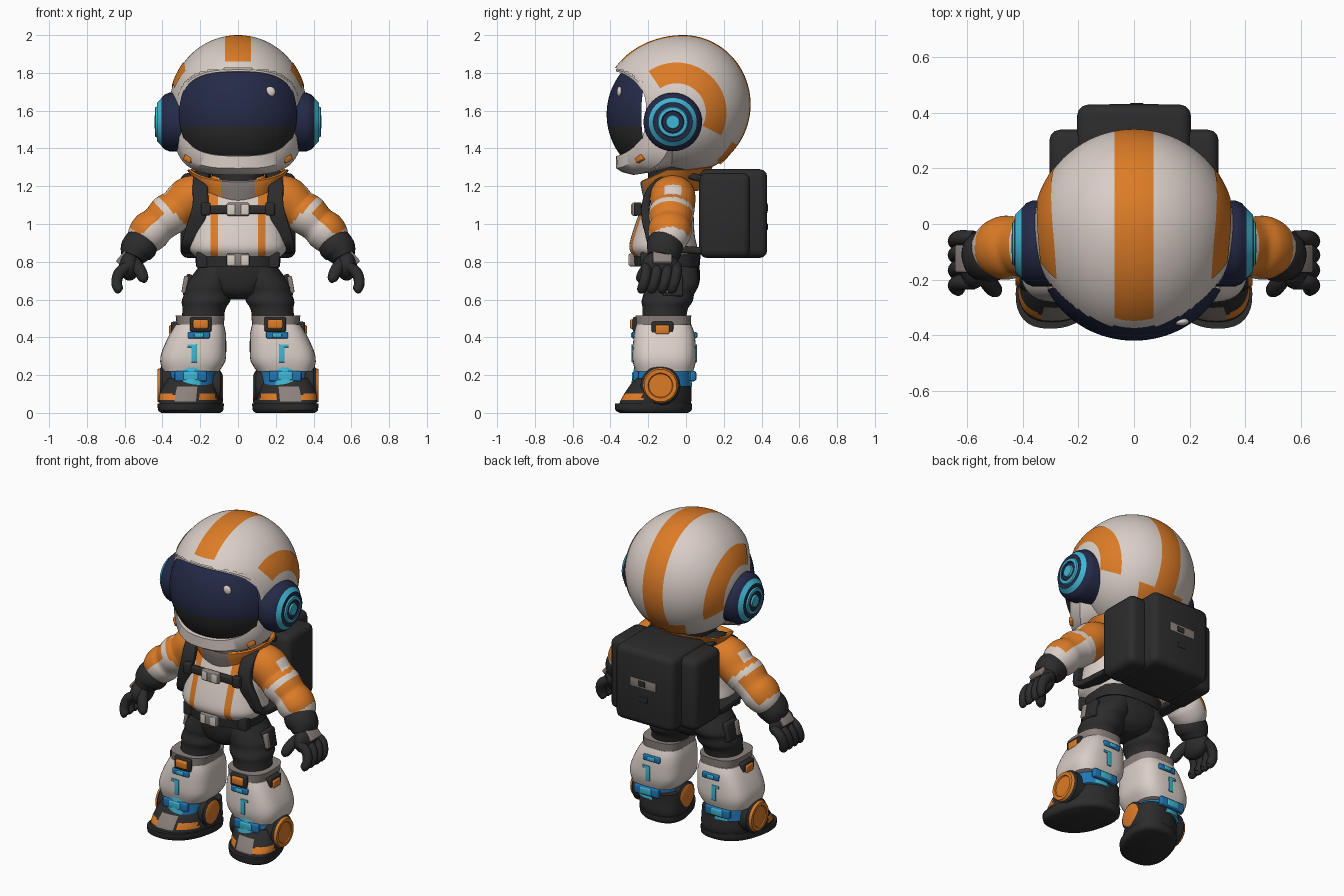
import bpy, bmesh
from math import sin, cos, pi, radians, sqrt
from mathutils import Vector, Matrix, Euler

if "Cube" in bpy.data.objects:
    bpy.data.objects.remove(bpy.data.objects["Cube"])

X, Y, Z = Vector((1, 0, 0)), Vector((0, 1, 0)), Vector((0, 0, 1))


def material(name, *rgb):
    m = bpy.data.materials.new(name)
    m.use_nodes = True
    m.diffuse_color = (*rgb, 1)
    m.node_tree.nodes["Principled BSDF"].inputs["Base Color"].default_value = (*rgb, 1)
    return m


white = material("warm white", .70, .62, .57)
orange = material("orange", .72, .20, .02)
navy = material("navy", .018, .024, .065)
dark = material("charcoal", .025, .025, .026)
grey = material("warm grey", .26, .22, .20)
cyan = material("cyan", .05, .47, .65)
blue = material("blue", .015, .18, .46)


def finish(name, bm, mats, rule=None, mirror=False, angle=40):
    """Turn a bmesh into a shaded object; rule(centre, normal) picks the colour."""
    mats = mats if isinstance(mats, (list, tuple)) else [mats]
    bmesh.ops.recalc_face_normals(bm, faces=bm.faces)
    if rule:
        for f in bm.faces:
            f.material_index = rule(f.calc_center_median(), f.normal)
    me = bpy.data.meshes.new(name)
    bm.to_mesh(me)
    bm.free()
    ob = bpy.data.objects.new(name, me)
    bpy.context.collection.objects.link(ob)
    for m in mats:
        me.materials.append(m)
    bpy.ops.object.select_all(action='DESELECT')
    ob.select_set(True)
    bpy.context.view_layer.objects.active = ob
    bpy.ops.object.shade_smooth_by_angle(angle=radians(angle))
    if mirror:
        ob.modifiers.new("Mirror", 'MIRROR')


def skin(bm, loops, caps=True):
    """Join closed loops of points with quads."""
    vs = [[bm.verts.new(p) for p in lp] for lp in loops]
    n = len(vs[0])
    rows = [[bm.faces.new((a[i], a[(i + 1) % n], b[(i + 1) % n], b[i])) for i in range(n)]
            for a, b in zip(vs, vs[1:])]
    if caps:
        bm.faces.new(vs[0])
        bm.faces.new(vs[-1])
    return rows


def spow(v, p):
    return abs(v) ** p * (1 if v > 0 else -1)


def slice_mesh(bm, cuts):
    for co, no in cuts:
        bmesh.ops.bisect_plane(bm, geom=bm.verts[:] + bm.edges[:] + bm.faces[:], plane_co=co, plane_no=no)


def loft(name, rings, mats, rule=None, power=2, n=32, sub=4, ref=Y, flat=False, mirror=False, tweak=None, cuts=()):
    """Smooth tube through rings of (x, y, z, radius, radius along ref)."""
    k = [Vector(r) for r in rings]
    k = [k[0] * 2 - k[1]] + k + [k[-1] * 2 - k[-2]]
    path = []
    for a, b, c, d in zip(k, k[1:], k[2:], k[3:]):
        for s in range(sub):
            t = s / sub
            path.append(b + (c - a) * (t / 2) + (a * 2 - b * 5 + c * 4 - d) * (t * t / 2)
                        + (b * 3 - a - c * 3 + d) * (t ** 3 / 2))
    path.append(k[-2])
    loops = []
    for i, p in enumerate(path):
        t = Z if flat else (path[min(i + 1, len(path) - 1)] - path[max(i - 1, 0)]).to_3d().normalized()
        u = (ref - t * ref.dot(t)).normalized()
        v = t.cross(u)
        loops.append([p.to_3d() + v * p[3] * spow(cos(q), 2 / power) + u * p[4] * spow(sin(q), 2 / power)
                      for q in (2 * pi * j / n for j in range(n))])
    bm = bmesh.new()
    skin(bm, loops)
    for v in bm.verts if tweak else ():
        v.co = tweak(v.co)
    slice_mesh(bm, cuts)
    finish(name, bm, mats, rule, mirror)


def box(name, centre, size, mat, bevel=.01, rot=(0, 0, 0), mirror=False):
    bm = bmesh.new()
    bmesh.ops.create_cube(bm, size=1)
    bmesh.ops.scale(bm, vec=size, verts=bm.verts)
    bmesh.ops.bevel(bm, geom=bm.edges[:], offset=bevel, segments=3, profile=.5, affect='EDGES')
    turn = Euler([radians(a) for a in rot]).to_matrix().to_4x4()
    bmesh.ops.transform(bm, matrix=Matrix.Translation(centre) @ turn, verts=bm.verts)
    finish(name, bm, mat, mirror=mirror)


def sphere(centre, radii, u=32, v=20):
    bm = bmesh.new()
    bmesh.ops.create_uvsphere(bm, u_segments=u, v_segments=v, radius=1)
    bmesh.ops.scale(bm, vec=radii, verts=bm.verts)
    bmesh.ops.translate(bm, vec=centre, verts=bm.verts)
    return bm


def dial(name, y, z, profile, mats, bands):
    """Round part turned about the x axis, one colour per profile band."""
    bm = bmesh.new()
    rows = skin(bm, [[(x, y + r * cos(a), z + r * sin(a)) for a in (2 * pi * j / 40 for j in range(40))]
                     for r, x in profile])
    for row, b in zip(rows, bands):
        for f in row:
            f.material_index = b
    bm.faces.ensure_lookup_table()
    bm.faces[-1].material_index = bands[-1]
    finish(name, bm, mats, mirror=True, angle=30)


# Helmet shell with a full brow, an open front and a painted centre stripe
HC, HR, OZ = Vector((0, -.015, 1.633)), (.36, .357, .367), 1.585


def brow(y, z):
    return 1 + .19 * min(max((z - 1.55) / .25, 0), 1) if y < HC.y else 1


def in_opening(c, a, b):
    return c.y < -.08 and abs(c.x / a) ** 3 + abs((c.z - OZ) / b) ** 3 < 1


bm = sphere(HC, HR, 128, 96)
for v in bm.verts:
    v.co.y = HC.y + (v.co.y - HC.y) * brow(v.co.y, v.co.z)
bmesh.ops.delete(bm, geom=[f for f in bm.faces if in_opening(f.calc_center_median(), .32, .238)], context='FACES')
slice_mesh(bm, [((s * .07, 0, 0), X) for s in (-1, 1)] + [((0, 0, 1.86), Z)])
finish("helmet_shell", bm, [white, orange],
       lambda c, n: int(abs(c.x) < .07 and (c.z > 1.86 or c.y > 0) and not (c.z < 1.4 and c.y < .1)))

# Rim around the opening: half width, top, bottom, set-back, lower corner power
loops = []
for a, top, low, back, p in ((.25, .22, .29, None, .7), (.342, .262, .325, .09, .57), (.328, .242, .31, .03, .57),
                             (.318, .232, .29, 0, .6), (.305, .222, .225, 0, .7), (.298, .215, .218, .09, .7)):
    lp = []
    for q in (2 * pi * j / 72 for j in range(72)):
        e = .7 if sin(q) > 0 else p
        x, s = a * spow(cos(q), e), spow(sin(q), e)
        y = -.05 if back is None else -.37 + .16 * (abs(x) / .305) ** 2.2 + back
        lp.append((x, y, OZ + s * (top if s > 0 else low)))
    loops.append(lp)
bm = bmesh.new()
skin(bm, loops, caps=False)
finish("helmet_rim", bm, white)

# Visor
bm = sphere((0, -.1, 1.58), (.345, .32, .34), 128, 96)
bmesh.ops.delete(bm, geom=[f for f in bm.faces if not in_opening(f.calc_center_median(), .308, .228)], context='FACES')
slice_mesh(bm, [((0, 0, 1.52), Z)])
finish("visor", bm, [navy, dark], lambda c, n: int(c.z < 1.52))
finish("visor_glint", sphere((.17, -.352, 1.70), (.028, .014, .028)), white)


# Curved painted patches on the helmet sides
def patch(name, r0, r1, a0, a1):
    bm, rows = bmesh.new(), []
    for i in range(31):
        a, row = radians(a0 + (a1 - a0) * i / 30), []
        for j in range(9):
            r = r0 + (r1 - r0) * j / 8
            y, z = -.05 + r * cos(a), 1.59 + r * sin(a)
            k = 1 - ((y - HC.y) / HR[1] / brow(y, z)) ** 2 - ((z - HC.z) / HR[2]) ** 2
            row.append(bm.verts.new((HR[0] * sqrt(max(k, 0)) + .004, y, z)))
        rows.append(row)
    for p, q in zip(rows, rows[1:]):
        for j in range(8):
            bm.faces.new((p[j], p[j + 1], q[j + 1], q[j]))
    finish(name, bm, orange, mirror=True)


patch("helmet_side_arc", .155, .265, -27, 124)
patch("helmet_side_dash", .33, .36, -50, -28)
box("rim_marker", (.262, -.243, 1.345), (.05, .03, .03), orange, .006, (0, -25, 40), True)

# Domed round ear units
dial("ear_units", -.07, 1.54, [(.155, .25), (.155, .365), (.145, .388), (.127, .405), (.104, .428), (.082, .43),
     (.077, .438), (.06, .44), (.055, .432), (.038, .432), (.034, .442), (.005, .442)], [navy, cyan],
     [0, 0, 0, 1, 0, 1, 1, 0, 0, 1, 1])

# Neck, jacket and collar
loft("neck", [(0, -.08, 1.18, .13, .12), (0, -.06, 1.36, .15, .14)], dark, flat=True)
loft("jacket_body", [(0, -.11, .82, .22, .16), (0, -.12, .87, .26, .18), (0, -.12, .95, .25, .165),
     (0, -.1, 1.08, .235, .14), (0, -.08, 1.18, .21, .12), (0, -.07, 1.26, .13, .1)], [white, orange],
     lambda c, n: int(.105 < abs(c.x) < .145 and c.y < -.12 or abs(c.x) > .105 and c.z > 1.11),
     power=2.5, n=48, flat=True, cuts=[((s, 0, 0), X) for s in (-.145, -.105, .105, .145)] + [((0, 0, 1.11), Z)])


def drape(c):
    return c - Z * max(0, -.1 - c.y) * .45 + Z * max(0, c.y) * .12


loft("collar", [(0, -.07, 1.17, .2, .15), (0, -.06, 1.24, .24, .175), (0, -.05, 1.285, .268, .19),
     (0, -.05, 1.28, .24, .17), (0, -.06, 1.22, .17, .13)], [orange, grey],
     lambda c, n: int(abs(c.x) < .09 and c.y < -.1), sub=2, n=48, flat=True, tweak=drape,
     cuts=[((s, 0, 0), X) for s in (-.09, .09)])


# Sleeves: orange shoulder, light band, two-tone forearm, light cuff
def sleeve_colour(c, n):
    d, out = c.x - c.z, n.x + n.z
    if d < -.72:
        return int(not (-.87 < d < -.76 and abs(c.y + .07) < .045 and out > .9))
    return int(-.67 < d < -.41 and out > .3)


loft("sleeves", [(.16, -.07, 1.17, .09, .11), (.25, -.07, 1.14, .115, .12), (.32, -.07, 1.08, .108, .115),
     (.37, -.08, 1.045, .112, .118), (.42, -.08, 1.0, .1, .108), (.46, -.085, .965, .108, .115),
     (.5, -.095, .925, .098, .105), (.535, -.11, .89, .07, .075)], [white, orange], sleeve_colour, n=64, sub=6,
     mirror=True)

# Gloves
loft("glove_cuffs", [(.49, -.1, .92, .075, .08), (.51, -.11, .895, .092, .095), (.54, -.115, .86, .088, .092),
     (.56, -.125, .82, .065, .08)], dark, mirror=True)
finish("palms", sphere((.575, -.135, .78), (.055, .098, .08)), dark, mirror=True)
for i, y in enumerate((-.21, -.155, -.1, -.05)):
    loft(f"finger_{i + 1}", [(.575, y, .78, .026, .026), (.625, y, .745, .03, .028), (.643, y - .012, .69, .028, .027),
         (.63, y - .026, .65, .024, .024), (.622, y - .028, .64, .008, .008)], dark, n=14, mirror=True)
loft("thumbs", [(.55, -.17, .80, .03, .03), (.52, -.215, .755, .033, .03), (.5, -.24, .71, .027, .026),
     (.495, -.245, .69, .008, .008)], dark, n=14, mirror=True)
box("hand_plates", (.607, -.125, .828), (.09, .1, .03), grey, .008, (0, 50, 0), True)

# Harness and belt
loft("shoulder_straps", [(.18, .08, 1.24, .018, .04), (.19, -.05, 1.265, .018, .04), (.2, -.17, 1.2, .02, .04),
     (.2, -.215, 1.09, .022, .042), (.235, -.2, .97, .022, .042), (.26, -.15, .88, .02, .04),
     (.26, .08, .86, .018, .04)], dark, power=5, n=24, ref=X, mirror=True)
box("chest_strap", (0, -.245, 1.075), (.38, .035, .045), dark)
box("strap_clips", (.17, -.255, 1.08), (.05, .04, .07), dark, mirror=True)
loft("belt", [(0, -.1, .775, .222, .172), (0, -.1, .845, .228, .178)], dark, power=2.6, flat=True, sub=1, n=48)
box("belt_pouches", (.19, -.21, .81), (.06, .06, .085), dark, mirror=True)
for part, y, z in (("chest", -.27, 1.078), ("belt", -.285, .81)):
    box(f"{part}_buckle", (0, y, z), (.12, .035, .07), grey)
    box(f"{part}_buckle_plates", (.036, y - .016, z), (.04, .009, .055), white, .003, mirror=True)

# Trousers
loft("hips", [(0, -.09, .84, .2, .15), (0, -.08, .72, .215, .155), (0, -.08, .64, .15, .13), (0, -.08, .6, .05, .08)],
     dark, flat=True, power=2.3)
loft("thighs", [(.11, -.08, .77, .1, .14), (.145, -.08, .68, .13, .148), (.16, -.09, .635, .124, .135),
     (.17, -.1, .59, .128, .135), (.18, -.11, .55, .114, .12), (.19, -.12, .47, .11, .115)], dark, flat=True, mirror=True)
box("thigh_pockets", (.265, -.07, .675), (.035, .11, .12), dark, .012, (0, -10, 0), True)
box("pocket_tabs", (.28, -.11, .68), (.025, .035, .09), grey, .006, (0, -10, 0), True)

# Armoured lower legs with glowing joints
loft("knee_bands", [(.2, -.12, .46, .124, .146), (.2, -.12, .515, .13, .148)], grey, power=3, sub=1, flat=True, mirror=True)
loft("leg_cores", [(.22, -.115, .4, .11, .13), (.245, -.125, .24, .13, .15), (.252, -.13, .14, .142, .162)],
     [blue, cyan], lambda c, n: int(abs(c.x - .25) < .05), sub=6, n=48, flat=True, mirror=True)
loft("shin_armour", [(.203, -.118, .468, .128, .146), (.212, -.115, .42, .148, .16), (.232, -.115, .33, .17, .168),
     (.24, -.115, .27, .172, .167), (.25, -.115, .218, .148, .152)], white, power=3.2, sub=2, flat=True, n=40, mirror=True)
for side, y, s in (("front", -.283, 1), ("back", .053, -1)):
    box(f"shin_{side}_lights", (.232, y, .315), (.03, .009, .095), cyan, .003, mirror=True)
    box(f"shin_{side}_light_tops", (.243, y, .355), (.05, .009, .016), cyan, .003, mirror=True)
    box(f"knee_{side}_glow", (.207, y + s * .012, .412), (.115, .03, .035), blue, .006, mirror=True)
    box(f"knee_{side}_glow_centre", (.207, y + s * .007, .412), (.05, .03, .025), cyan, .006, mirror=True)
    box(f"ankle_{side}_glow", (.25, y + s * .018, .195), (.17, .03, .055), blue, .008, mirror=True)
    box(f"ankle_{side}_glow_centre", (.25, y + s * .013, .195), (.08, .03, .045), cyan, .008, mirror=True)
box("knee_mounts", (.197, -.262, .468), (.115, .04, .08), dark, mirror=True)
box("knee_pads", (.197, -.28, .47), (.08, .035, .05), orange, mirror=True)
box("side_knee_mounts", (.335, -.125, .44), (.04, .115, .085), dark, mirror=True)
box("side_knee_pads", (.35, -.125, .44), (.03, .075, .05), orange, mirror=True)


# Boots, toes turned outward
def turn_out(c):
    return c + X * (-.17 - c.y) * .25


def boot_colour(c, n):
    across = abs(c.x - .275)
    if c.y < -.2 and across < .055 and .06 < c.z < .14:
        return 1
    return 2 if c.y < -.23 and across > .065 and .065 < c.z < .1 else 0


loft("boot_soles", [(.25, -.17, 0, .145, .18), (.25, -.172, .014, .16, .202), (.25, -.172, .05, .163, .205)],
     dark, power=2.4, n=40, sub=2, flat=True, mirror=True, tweak=turn_out)
loft("boots", [(.25, -.165, .045, .156, .19), (.252, -.155, .08, .158, .185), (.252, -.14, .13, .152, .168),
     (.25, -.12, .185, .137, .148)], [dark, grey, orange], boot_colour, power=2.4, n=64, sub=6, flat=True,
     mirror=True, tweak=turn_out)
dial("outer_ankle_discs", -.135, .145, [(.105, .34), (.105, .4), (.092, .412), (.086, .426), (.066, .426),
     (.062, .42), (.005, .42)], [dark, orange], [0, 0, 1, 1, 1, 1])
dial("inner_ankle_discs", -.135, .14, [(.085, .16), (.085, .095), (.07, .085), (.06, .08), (.005, .08)],
     [dark, orange], [0, 0, 1, 1])

# Backpack
box("backpack_main", (0, .25, 1.055), (.41, .36, .47), dark, .04)
box("backpack_pods", (.23, .205, 1.045), (.15, .27, .45), dark, .04, mirror=True)
box("backpack_panel", (0, .428, 1.085), (.18, .008, .055), grey, .003)
box("backpack_lens", (.01, .43, 1.085), (.05, .01, .035), dark, .003)
box("backpack_latch", (0, .428, .985), (.06, .01, .035), dark, .004)
